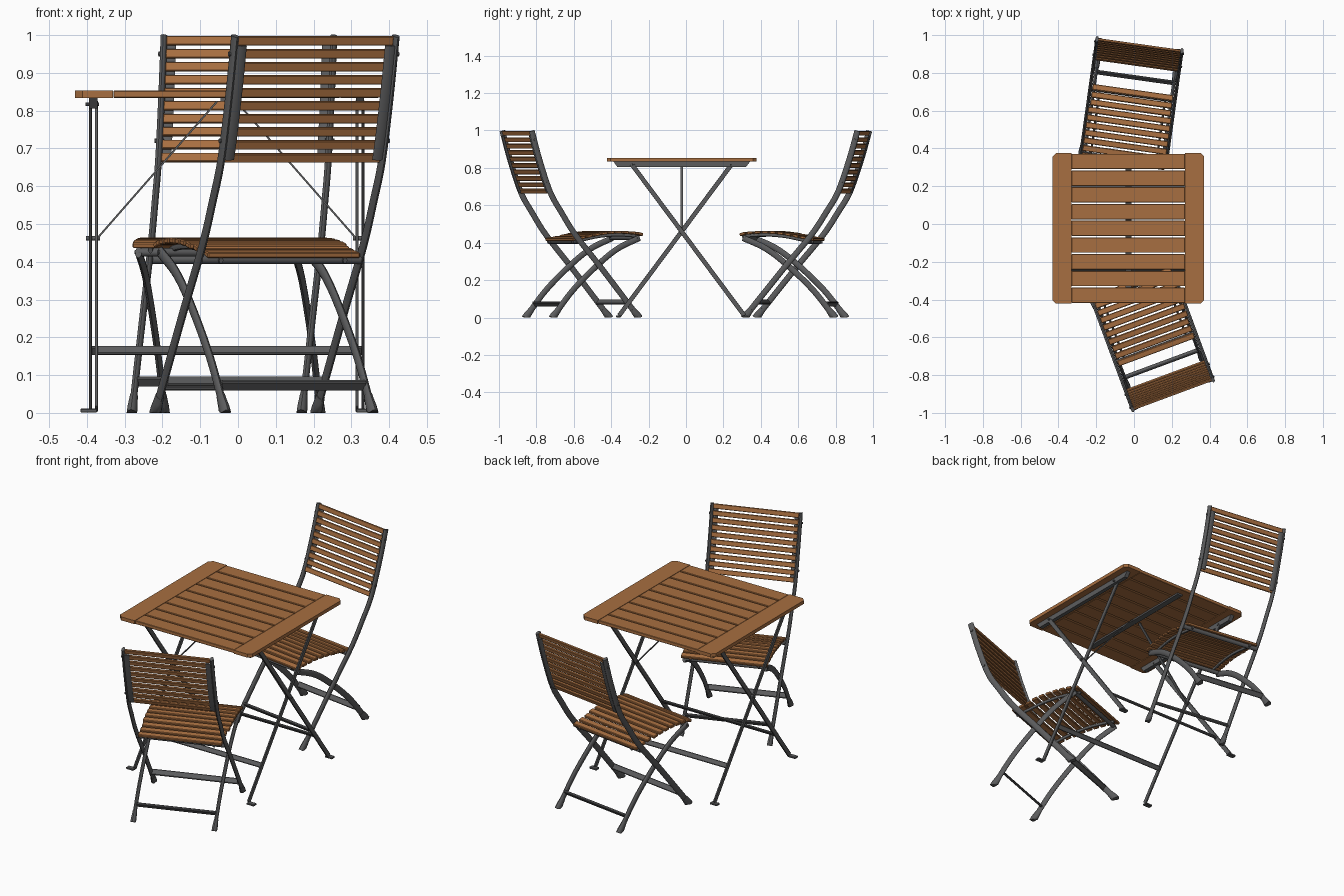
import bpy, bmesh, math
from mathutils import Vector, Matrix

if "Cube" in bpy.data.objects:
    bpy.data.objects.remove(bpy.data.objects["Cube"])

def material(name, rgb):
    m = bpy.data.materials.new(name)
    m.diffuse_color = (*rgb, 1)
    m.use_nodes = True
    m.node_tree.nodes["Principled BSDF"].inputs["Base Color"].default_value = m.diffuse_color
    return m

WOOD = material("oiled wood", (0.39, 0.158, 0.052))
METAL = material("grey metal", (0.107, 0.108, 0.111))

def finish(bm, name, mat, M, smooth=False):
    bmesh.ops.recalc_face_normals(bm, faces=bm.faces)
    me = bpy.data.meshes.new(name)
    bm.to_mesh(me)
    bm.free()
    me.materials.append(mat)
    ob = bpy.data.objects.new(name, me)
    bpy.context.collection.objects.link(ob)
    ob.matrix_world = M
    if smooth:
        bpy.context.view_layer.objects.active = ob
        ob.select_set(True)
        bpy.ops.object.shade_smooth_by_angle(angle=math.radians(40))
        ob.select_set(False)
    return ob

def box(name, c, size, mat, M, rx=0.0, bevel=0.0, ry=0.0):
    bm = bmesh.new()
    T = (Matrix.Translation(c) @ Matrix.Rotation(rx, 4, 'X')
         @ Matrix.Rotation(ry, 4, 'Y') @ Matrix.Diagonal((*size, 1)))
    bmesh.ops.create_cube(bm, size=1, matrix=T)
    if bevel:
        bmesh.ops.bevel(bm, geom=bm.edges[:], offset=bevel, segments=1, affect='EDGES')
    return finish(bm, name, mat, M)

def tube(name, path, a, b, mat, M, taper=None, n=12):
    """Sweep an oval (half width a, half depth b) along a path, never below the floor."""
    bm = bmesh.new()
    P = [Vector(p) for p in path]
    rings = []
    for i, p in enumerate(P):
        t = (P[min(i + 1, len(P) - 1)] - P[max(i - 1, 0)]).normalized()
        side = Vector((1, 0, 0)) if abs(t.x) < 0.9 else Vector((0, 1, 0))
        nor = t.cross(side).normalized()
        s = taper[i] if taper else 1
        ring = []
        for k in range(n):
            w = 2 * math.pi * k / n
            v = p + side * (a * s * math.cos(w)) + nor * (b * s * math.sin(w))
            v.z = max(v.z, 0)
            ring.append(bm.verts.new(v))
        rings.append(ring)
    for r, q in zip(rings, rings[1:]):
        for k in range(n):
            bm.faces.new((r[k], r[(k + 1) % n], q[(k + 1) % n], q[k]))
    bm.faces.new(rings[0])
    bm.faces.new(rings[-1])
    return finish(bm, name, mat, M, True)

def curve(pts, n=6):
    """Catmull-Rom resampling of (depth, height) points."""
    P = [Vector(p) for p in pts]
    P = [2 * P[0] - P[1]] + P + [2 * P[-1] - P[-2]]
    out = []
    for i in range(1, len(P) - 2):
        a, b, c, d = P[i - 1:i + 3]
        for k in range(n):
            t = k / n
            out.append(0.5 * (2 * b + (c - a) * t + (2 * a - 5 * b + 4 * c - d) * t * t
                              + (3 * b - a - 3 * c + d) * t ** 3))
    return out + [P[-2]]

def at(c, axis, val):
    """Point and slope angle on a curve where the given coordinate equals val."""
    for p, q in zip(c, c[1:]):
        if (p[axis] - val) * (q[axis] - val) <= 0:
            r = p.lerp(q, (val - p[axis]) / (q[axis] - p[axis]))
            return r, math.atan2(q.y - p.y, p.x - q.x)
    return c[-1], 0.0

# Chair side curves: distance forward of the back's top edge, height
POST = curve([(0, 0.998), (0.045, 0.84), (0.105, 0.67), (0.17, 0.56), (0.25, 0.44), (0.40, 0.26), (0.60, 0.012)])
REAR = curve([(0.62, 0.425), (0.50, 0.37), (0.387, 0.285), (0.245, 0.15), (0.135, 0.012)])
SEAT = curve([(0.64, 0.441), (0.60, 0.451), (0.50, 0.456), (0.40, 0.448), (0.30, 0.428), (0.235, 0.416)])

def chair(n, M):
    def nm(s):
        return f"chair_{n}_{s}"
    for s, tag in ((-1, "left"), (1, "right")):
        for c, x, part in ((POST, 0.227, "back_post"), (REAR, 0.208, "rear_leg")):
            tube(nm(f"{tag}_{part}"), [(s * x, -p.x, p.y) for p in c], 0.009, 0.016, METAL, M)
            # foot cap around the leg end
            hi, mid, lo = at(c, 1, 0.045)[0], at(c, 1, 0.03)[0], c[-1]
            low = lo + (lo - mid) * 0.9
            tube(nm(f"{tag}_{part}_foot"), [(s * x, -p.x, p.y) for p in (hi, mid, lo, low)],
                 0.0125, 0.019, METAL, M, (0.85, 0.95, 1.1, 1.1))
        # strip behind the back slats
        strip = [p for p in POST if 0.665 < p.y < 0.985]
        ang = [(s * 0.211, -p.x + 0.011, p.y) for p in strip]
        tube(nm(f"{tag}_back_strip"), ang, 0.016, 0.004, METAL, M, n=8)
        # rail under the seat slats
        tube(nm(f"{tag}_seat_rail"), [(s * 0.175, -p.x, p.y - 0.014) for p in SEAT[2:-1]],
             0.006, 0.009, METAL, M, n=8)
        # bolts at the pivot, back and seat
        for x, d, z in ((0.218, 0.385, 0.28), (0.228, at(POST, 1, 0.95)[0].x, 0.95),
                        (0.228, at(POST, 1, 0.72)[0].x, 0.72), (0.207, 0.61, 0.425)):
            tube(nm(f"{tag}_bolt"), [(s * (x - 0.012), -d, z), (s * (x + 0.012), -d, z)],
                 0.006, 0.006, METAL, M, n=8)
    # back slats
    for i in range(10):
        p, a = at(POST, 1, 0.985 - i * 0.0344)
        box(nm(f"back_slat_{i + 1}"), (0, -p.x, p.y), (0.44, 0.012, 0.025), WOOD, M,
            a - math.pi / 2 if a > 0 else a + math.pi / 2, 0.002)
    # seat slats, a little longer ahead of the posts
    for i in range(10):
        p, a = at(SEAT, 0, 0.622 - i * 0.0408)
        box(nm(f"seat_slat_{i + 1}"), (0, -p.x, p.y), (0.444 if i < 7 else 0.43, 0.031, 0.015), WOOD, M, a, 0.003)
    # cross bars under the seat and between the feet
    tube(nm("seat_rear_bar"), [(-0.225, -0.265, 0.407), (0.225, -0.265, 0.407)], 0.012, 0.013, METAL, M)
    tube(nm("seat_front_bar"), [(-0.208, -0.61, 0.425), (0.208, -0.61, 0.425)], 0.011, 0.011, METAL, M)
    p = at(POST, 1, 0.083)[0]
    box(nm("front_stretcher"), (0, -p.x, p.y), (0.445, 0.012, 0.03), METAL, M, 0.68, 0.003)
    p = at(REAR, 1, 0.073)[0]
    box(nm("rear_stretcher"), (0, -p.x + 0.008, p.y), (0.41, 0.012, 0.03), METAL, M, -0.67, 0.003)

chair(1, Matrix.Translation((0.029, 0.948, 0)) @ Matrix.Rotation(math.radians(-8), 4, 'Z'))
chair(2, Matrix.Translation((0.205, -0.903, 0)) @ Matrix.Rotation(math.radians(200.3), 4, 'Z'))

# Table, built about its own centre
T = Matrix.Translation((-0.03, -0.023, 0))
for i in range(9):
    box(f"table_slat_{i + 1}", (0, (i - 4) * 0.0886, 0.8435), (0.6, 0.081, 0.019), WOOD, T, 0, 0.002)

def prism(name, pts, axis_vec, mat):
    bm = bmesh.new()
    f = bm.faces.new([bm.verts.new(p) for p in pts])
    r = bmesh.ops.extrude_face_region(bm, geom=[f])
    bmesh.ops.translate(bm, vec=axis_vec, verts=[v for v in r["geom"] if isinstance(v, bmesh.types.BMVert)])
    return finish(bm, name, mat, T)

for s, tag in ((-1, "left"), (1, "right")):
    # end board with clipped corners
    prism(f"table_{tag}_end_board", [(s * x, y, 0.834) for x, y in
          ((0.301, -0.399), (0.382, -0.399), (0.401, -0.38), (0.401, 0.38), (0.382, 0.399), (0.301, 0.399))],
          (0, 0, 0.019), WOOD)
    # under rail with tapered ends
    prism(f"table_{tag}_rail", [(s * 0.353 - 0.011, y, z) for y, z in
          ((-0.365, 0.834), (-0.345, 0.806), (0.345, 0.806), (0.365, 0.834))], (0.022, 0, 0), METAL)
    # crossing flat legs with foot plates
    for x, k, part in ((0.361, 1, "outer"), (0.345, -1, "inner")):
        top, bot = Vector((s * x, -k * 0.268, 0.82)), Vector((s * x, k * 0.335, 0.01))
        d = top - bot
        box(f"table_{tag}_{part}_leg", (top + bot) / 2, (0.008, 0.024, d.length), METAL, T,
            math.atan2(-d.y, d.z), 0.001)
        box(f"table_{tag}_{part}_foot", (s * 0.365, k * 0.338, 0.006), (0.044, 0.026, 0.01), METAL, T, 0, 0.002)
        tube(f"table_{tag}_{part}_top_bolt", [(s * 0.338, -k * 0.262, 0.817), (s * 0.374, -k * 0.262, 0.817)],
             0.005, 0.005, METAL, T, n=8)
    tube(f"table_{tag}_pivot", [(s * 0.335, 0, 0.462), (s * 0.372, 0, 0.462)], 0.006, 0.006, METAL, T)
    # diagonal brace strip
    a, b = Vector((s * 0.34, 0, 0.465)), Vector((s * 0.025, 0, 0.825))
    d = b - a
    box(f"table_{tag}_brace", (a + b) / 2, (0.005, 0.015, d.length), METAL, T, 0, 0, math.atan2(d.x, d.z))

# table stretchers and centre strip
for k, w, tag in ((1, 0.722, "rear"), (-1, 0.69, "front")):
    box(f"table_{tag}_stretcher", (0, k * 0.219, 0.165), (w, 0.01, 0.027), METAL, T, k * 0.64, 0.003)
box("table_centre_strip", (0, 0, 0.829), (0.032, 0.72, 0.009), METAL, T)
